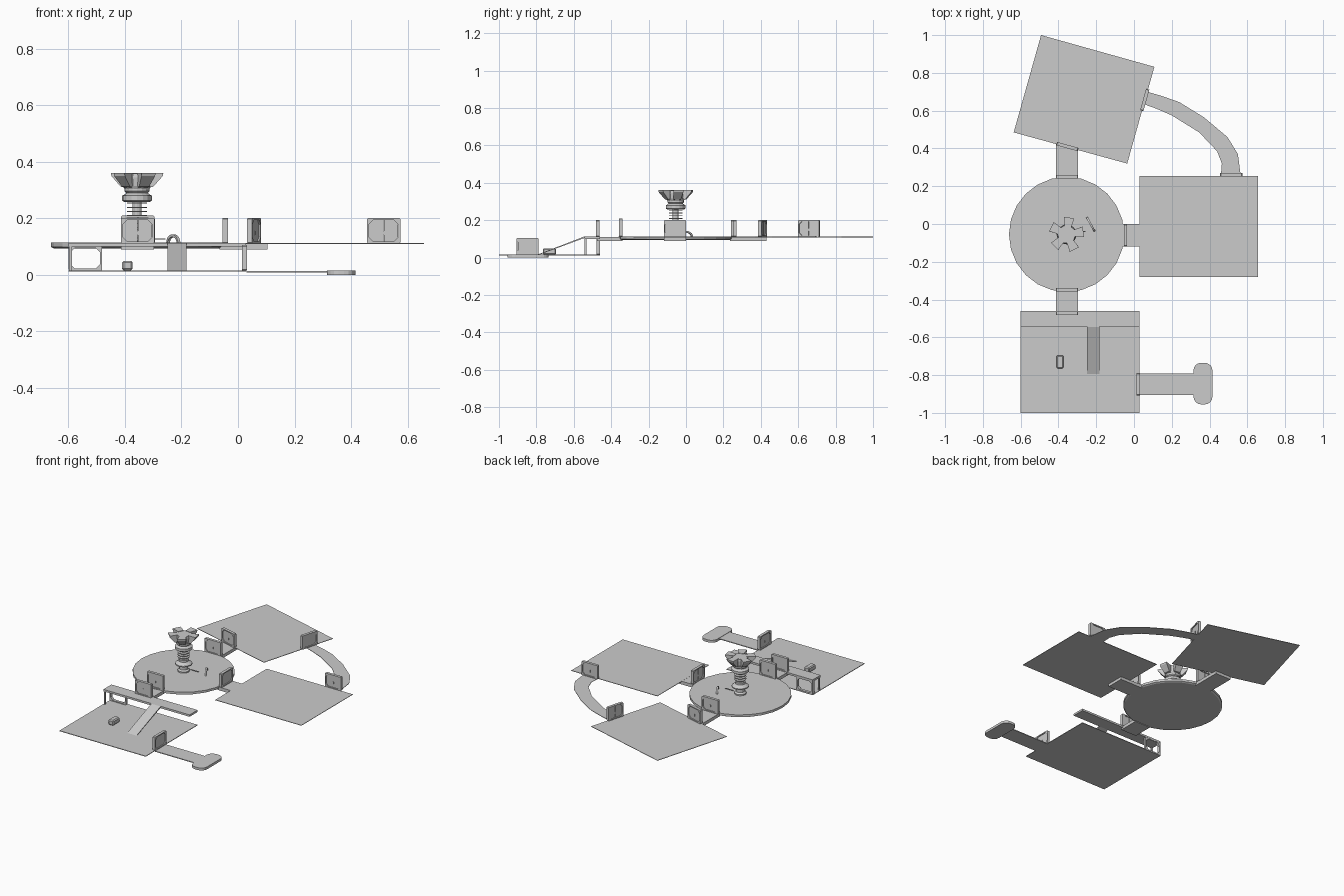
import bpy, bmesh, math
from mathutils import Matrix, Vector

if "Cube" in bpy.data.objects:
    bpy.data.objects.remove(bpy.data.objects["Cube"])

FLOOR = 0.109   # upper level
LOW = 0.012     # lower level
CX, CY = -0.357, -0.055


def finish(name, bm):
    bmesh.ops.recalc_face_normals(bm, faces=bm.faces)
    me = bpy.data.meshes.new(name)
    bm.to_mesh(me)
    bm.free()
    ob = bpy.data.objects.new(name, me)
    bpy.context.collection.objects.link(ob)
    return ob


def prism(name, pts, z0, z1):
    """Extrude a flat outline from z0 to z1."""
    bm = bmesh.new()
    f = bm.faces.new([bm.verts.new((x, y, z0)) for x, y in pts])
    r = bmesh.ops.extrude_face_region(bm, geom=[f])
    vs = [v for v in r["geom"] if isinstance(v, bmesh.types.BMVert)]
    bmesh.ops.translate(bm, verts=vs, vec=(0, 0, z1 - z0))
    return finish(name, bm)


def box(name, x0, x1, y0, y1, z0, z1):
    return prism(name, [(x0, y0), (x1, y0), (x1, y1), (x0, y1)], z0, z1)


def lathe(name, profile, n, loc):
    """Closed revolved body from (radius, z) pairs."""
    bm = bmesh.new()
    rings = [[bm.verts.new((r * math.cos(2 * math.pi * i / n) + loc[0],
                            r * math.sin(2 * math.pi * i / n) + loc[1], z))
              for i in range(n)] for r, z in profile]
    for a, b in zip(rings, rings[1:]):
        for i in range(n):
            bm.faces.new((a[i], a[(i + 1) % n], b[(i + 1) % n], b[i]))
    bm.faces.new(rings[0])
    bm.faces.new(rings[-1])
    return finish(name, bm)


def octagon(w, h, c):
    w /= 2
    return [(-w, c), (-w + c, 0), (w - c, 0), (w, c),
            (w, h - c), (w - c, h), (-w + c, h), (-w, h - c)]


def door(name, x, y, z, deg, h=0.09, closed=True):
    """Door frame with a chamfered opening and a recessed panel."""
    w, d, t = 0.118, 0.009, 0.007
    outer = octagon(w, h, 0.004)
    inner = [(px, pz + t) for px, pz in octagon(w - 2 * t, h - 2 * t, 0.016)]
    bm = bmesh.new()
    loops = [[bm.verts.new((px, s * d, pz)) for px, pz in ring]
             for ring, s in ((outer, -1), (outer, 1), (inner, 1), (inner, -1))]
    for k in range(4):
        a, b = loops[k], loops[(k + 1) % 4]
        for i in range(8):
            j = (i + 1) % 8
            bm.faces.new((a[i], a[j], b[j], b[i]))
    if closed:
        # two sliding leaves meeting in the middle
        for s in (-1, 1):
            bmesh.ops.create_cube(bm, size=1, matrix=Matrix.Translation(
                (s * (w / 4 - t / 2), 0, h / 2)) @ Matrix.Diagonal((w / 2 - t - 0.001, 0.006, h - 2 * t, 1)))
        # central latch
        bmesh.ops.create_cube(bm, size=1, matrix=Matrix.Translation((0, 0, h * 0.42))
                              @ Matrix.Diagonal((0.005, 0.009, 0.014, 1)))
    ob = finish(name, bm)
    ob.location = (x, y, z)
    ob.rotation_euler.z = math.radians(deg)
    return ob


# Round control deck
lathe("round_deck", [(0.295, 0.094), (0.305, 0.099), (0.305, 0.114)], 24, (CX, CY))

# Room floors
box("right_room_floor", 0.03, 0.657, -0.28, 0.255, FLOOR, FLOOR + 0.003)
prism("back_room_floor", [(-0.637, 0.485), (-0.036, 0.32), (0.108, 0.832), (-0.492, 1.0)], FLOOR, FLOOR + 0.003)
box("lower_room_floor", -0.6, 0.028, -1.0, -0.46, LOW, LOW + 0.004)

# Straight corridors
box("back_corridor", -0.413, -0.297, 0.235, 0.43, 0.09, 0.1085)
box("front_corridor", -0.413, -0.297, -0.475, -0.34, 0.09, 0.111)
box("right_corridor", -0.065, 0.104, -0.118, 0.0, 0.09, 0.1085)
box("back_corridor_top", -0.413, -0.297, 0.24, 0.405, 0.1085, 0.111)
box("right_corridor_top", -0.06, 0.03, -0.118, 0.0, 0.1085, 0.111)

# Curved corridor between the two upper rooms
outer = [(0.07, 0.70), (0.15, 0.677), (0.24, 0.645), (0.37, 0.565), (0.495, 0.46), (0.55, 0.37), (0.565, 0.255)]
inner = [(0.05, 0.635), (0.12, 0.61), (0.20, 0.575), (0.345, 0.485), (0.44, 0.385), (0.465, 0.32), (0.46, 0.255)]
prism("curved_corridor", outer + inner[::-1], FLOOR, FLOOR + 0.003)

# Doors
door("front_deck_door", -0.355, -0.348, 0.112, 0, 0.098)
door("balcony_door", -0.355, -0.472, 0.111, 0)
door("back_deck_door", -0.355, 0.25, 0.111, 0)
door("back_room_door", -0.353, 0.41, 0.111, -15.4)
door("curve_door_a", 0.057, 0.657, 0.111, 74.6)
door("curve_door_b", 0.515, 0.26, 0.111, 0)
door("right_deck_door", -0.045, -0.059, 0.111, 90)
door("landing_door", 0.023, -0.848, LOW + 0.003, 90)
door("under_balcony_frame", -0.54, -0.47, LOW + 0.003, 0, 0.088, closed=False)

# Balcony, support post and ramp of the lower room
box("balcony", -0.6, 0.028, -0.543, -0.46, 0.1, 0.113)
box("balcony_post", -0.597, -0.587, -0.543, -0.532, LOW, 0.1)
ramp = prism("ramp", [(-0.8, 0.014), (-0.79, 0.014), (-0.54, 0.106), (-0.54, 0.113), (-0.545, 0.113)], -0.25, -0.182)
ramp.data.transform(Matrix(((0, 0, 1, 0), (1, 0, 0, 0), (0, 1, 0, 0), (0, 0, 0, 1))))

# Small crate
crate = box("crate", -0.41, -0.373, -0.765, -0.695, LOW + 0.004, 0.05)
m = crate.modifiers.new("bevel", "BEVEL")
m.width = 0.006
m.segments = 1

# Walkway and landing pad
box("walkway", 0.03, 0.33, -0.905, -0.792, 0.009, 0.014)
pad = []
for cx, cy, a0 in ((0.375, -0.775, 0), (0.355, -0.775, 90), (0.355, -0.915, 180), (0.375, -0.915, 270)):
    for i in range(5):
        a = math.radians(a0 + i * 22.5)
        pad.append((cx + 0.04 * math.cos(a), cy + 0.04 * math.sin(a)))
prism("landing_pad", pad, 0.0, 0.016)

# Control console and central column
lathe("console", [(0.036, 0.113), (0.036, 0.122), (0.026, 0.13), (0.026, 0.148), (0.052, 0.16),
                  (0.052, 0.167), (0.03, 0.182), (0.03, 0.195)], 12, (CX, CY))
lathe("column_shaft", [(0.016, 0.19), (0.016, 0.262)], 12, (CX, CY))
for i in range(4):
    z = 0.207 + i * 0.015
    lathe("column_plate", [(0.036, z), (0.036, z + 0.004)], 16, (CX, CY))
lathe("column_collar", [(0.045, 0.258), (0.053, 0.263), (0.053, 0.28), (0.045, 0.284), (0.038, 0.29),
                        (0.044, 0.296), (0.044, 0.304), (0.05, 0.315)], 16, (CX, CY))
box("console_lever", CX + 0.04, CX + 0.1, CY + 0.012, CY + 0.018, 0.126, 0.129)

# Flared crown with spread arms
lathe("crown_hub", [(0.045, 0.305), (0.05, 0.345), (0.048, 0.358)], 10, (CX, CY))
for i in range(5):
    bm = bmesh.new()
    sec = [(0.038, 0.308, 0.018), (0.055, 0.312, 0.02), (0.088, 0.35, 0.027),
           (0.09, 0.361, 0.027), (0.036, 0.361, 0.018)]
    sides = [[bm.verts.new((r, s * w, z)) for r, z, w in sec] for s in (-1, 1)]
    bm.faces.new(sides[0])
    bm.faces.new(sides[1])
    for k in range(5):
        n = (k + 1) % 5
        bm.faces.new((sides[0][k], sides[0][n], sides[1][n], sides[1][k]))
    bmesh.ops.transform(bm, verts=bm.verts, matrix=Matrix.Translation((CX, CY, 0))
                        @ Matrix.Rotation(math.radians(-63 + 72 * i), 4, "Z"))
    finish("crown_arm", bm)

# Arched handrail on the deck
bm = bmesh.new()
n = 10
rows = []
for i in range(n + 1):
    a = math.pi * i / n
    c, s = math.cos(a), math.sin(a)
    rows.append([bm.verts.new((r * c, y, 0.113 + q * s))
                 for r, q, y in ((0.043, 0.03, -0.005), (0.043, 0.03, 0.005), (0.033, 0.021, 0.005), (0.033, 0.021, -0.005))])
for a, b in zip(rows, rows[1:]):
    for k in range(4):
        bm.faces.new((a[k], a[(k + 1) % 4], b[(k + 1) % 4], b[k]))
bm.faces.new(rows[0])
bm.faces.new(rows[-1])
rail = finish("deck_handrail", bm)
rail.location = (-0.229, -0.002, 0)
rail.rotation_euler.z = math.radians(-61)
